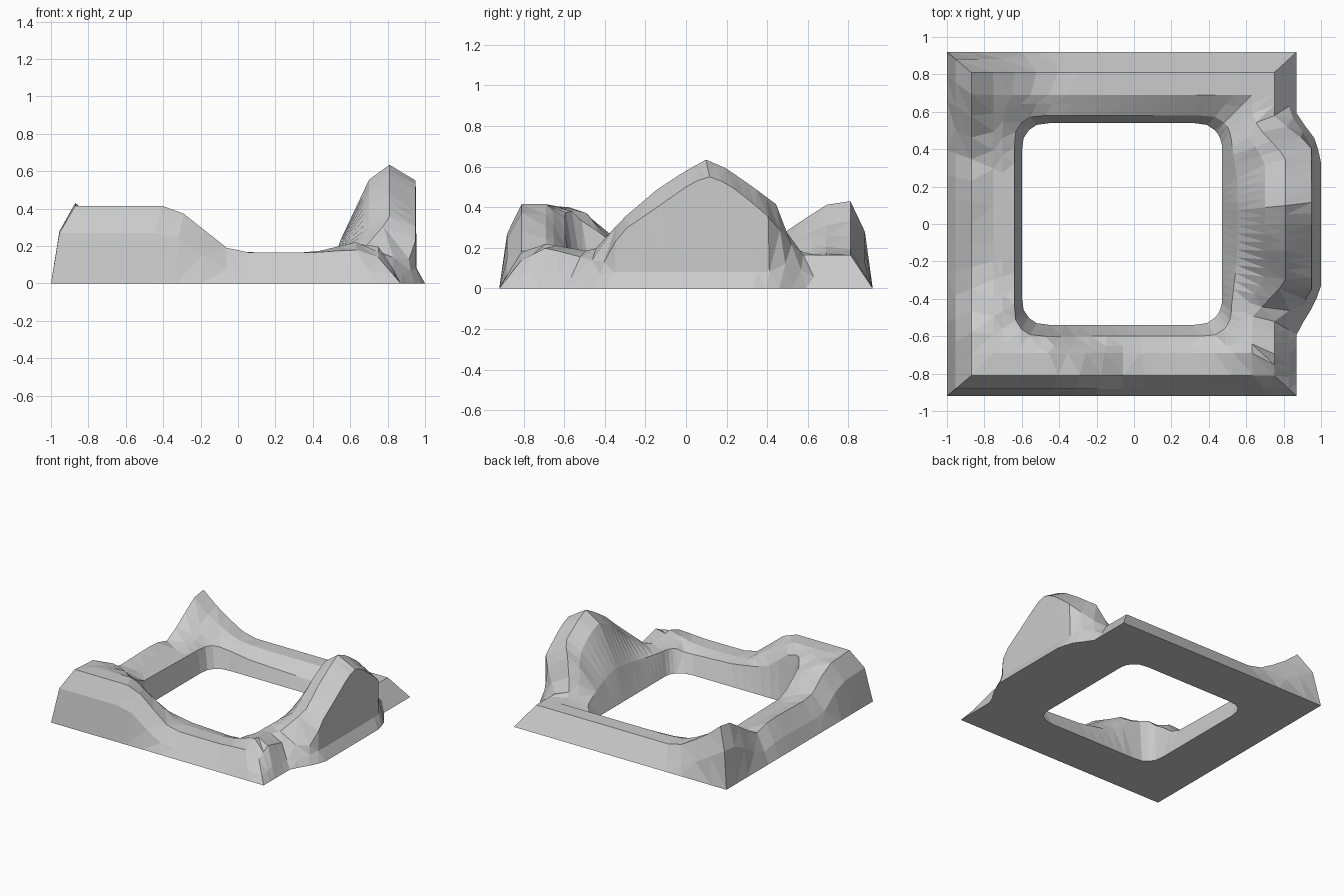
import bpy, bmesh
from mathutils import Vector

if "Cube" in bpy.data.objects:
    bpy.data.objects.remove(bpy.data.objects["Cube"])

# Nested rectangles of the rock ring: x0, x1, y0, y1, outside to inside
RECT = {
    "base": (-1.0, .87, -.92, .92),
    "ridge": (-.87, .75, -.81, .81),
    "mid": (-.75, .63, -.69, .69),
    "lip": (-.64, .52, -.60, .58),
    "foot": (-.60, .47, -.54, .54),
}

# Height profiles along each side: (coordinate along the side, z)
FRONT = {
    "ridge": [(-.87, .415), (-.4, .415), (-.3, .38), (-.06, .19), (.06, .165),
              (.4, .165), (.63, .18), (.75, .14)],
    "mid": [(-.75, .415), (-.45, .415), (-.3, .33), (-.06, .18), (.06, .165),
            (.4, .165), (.63, .22)],
    "lip": [(-.64, .38), (-.5, .37), (-.28, .2), (0, .15), (.42, .13), (.52, .16)],
}
RIGHT = {
    "ridge": [(-.81, .14), (-.69, .2), (-.5, .15), (-.41, .12), (-.32, .28), (-.2, .36),
              (0, .5), (.1, .555), (.2, .52), (.33, .42), (.42, .34), (.56, .165)],
    "mid": [(-.69, .22), (-.46, .18), (-.31, .345), (-.14, .49), (0, .58), (.1, .635),
            (.2, .59), (.33, .5), (.45, .41), (.52, .2), (.6, .165)],
    "lip": [(-.6, .16), (-.3, .18), (.1, .24), (.35, .17), (.58, .08)],
}
BACK = {
    "ridge": [(-.87, .43), (-.75, .33), (-.55, .2), (-.44, .165)],
    "mid": [(-.75, .31), (-.5, .18), (-.3, .165)],
    "lip": [(-.64, .16), (-.3, .11), (.52, .08)],
}
LEFT = {
    "ridge": [(-.81, .415), (-.57, .4), (-.46, .34), (-.37, .25), (-.23, .23),
              (.2, .24), (.35, .2), (.5, .28), (.66, .4), (.77, .44), (.81, .43)],
    "mid": [(-.69, .415), (-.5, .38), (-.37, .24), (-.2, .2), (.3, .18),
            (.5, .23), (.69, .31)],
    "lip": [(-.6, .38), (-.46, .3), (-.3, .18), (.58, .16)],
}
# The big right mound pushes its rows outward: (y, x)
BULGE = {
    "base": [(-.58, .87), (-.47, .94), (-.35, 1), (.35, 1), (.47, .96), (.58, .87)],
    "ridge": [(-.52, .75), (-.38, .95), (.42, .95), (.57, .75)],
    "mid": [(-.5, .63), (-.31, .81), (.36, .81), (.52, .66), (.6, .63)],
    "lip": [(-.45, .52), (-.2, .55), (.25, .55), (.45, .52)],
}


def interp(profile, c):
    if c <= profile[0][0]:
        return profile[0][1]
    for (a, za), (b, zb) in zip(profile, profile[1:]):
        if c <= b:
            return za + (zb - za) * (c - a) / (b - a)
    return profile[-1][1]


def ramp(v, lo, hi):
    return min(1, max(0, (v - lo) / (hi - lo)))


def rounded(p, rect, r):
    """Pull points near the corners of a rectangle onto an arc."""
    q = Vector((min(max(p.x, rect[0] + r), rect[1] - r),
                min(max(p.y, rect[2] + r), rect[3] - r), p.z))
    d = p - q
    return q + d.normalized() * r if d.length > r else p


def point(row, side, t):
    x0, x1, y0, y1 = rect = RECT[row]
    if side in (FRONT, BACK):
        c = x0 + (x1 - x0) * t
        p = Vector((c, y0 if side is FRONT else y1, 0))
    else:
        c = y0 + (y1 - y0) * t
        x = x0 if side is LEFT else interp(BULGE[row], c) if row in BULGE else x1
        p = Vector((x, c, 0))
    if row in side:
        p.z = interp(side[row], c)
    if row in ("lip", "foot") and p.x <= x1:
        p = rounded(p, rect, .13)
    return p


def section(side, t):
    """Closed cross-section of the ring, from outer base to inner foot."""
    base, ridge, mid, lip, foot = (point(r, side, t) for r in RECT)
    shoulder = base.lerp(ridge, .35)
    shoulder.z = ridge.z * (.35 + .3 * ramp(ridge.z, .165, .36))
    if side is RIGHT:  # low skirt below the sheer face of the mound
        skirt = base.lerp(ridge, .9)
        skirt.z = .08
        shoulder = shoulder.lerp(skirt, ramp(ridge.x, .85, .95))
    inner = mid.lerp(lip, .42)
    f = .42 - .22 * ramp(mid.z, .25, .55)
    inner.z = mid.z + (lip.z - mid.z) * f
    return [base, shoulder, ridge, mid, inner, lip, foot]


# Rock ring: loft the sections around the four sides, finer along the big mound
sections = []
for side, n, backwards in ((FRONT, 14, 0), (RIGHT, 28, 0), (BACK, 14, 1), (LEFT, 14, 1)):
    for i in range(n):
        sections.append(section(side, 1 - i / n if backwards else i / n))

bm = bmesh.new()
loops = [[bm.verts.new(p) for p in s] for s in sections]
for a, b in zip(loops, loops[1:] + loops[:1]):
    for j in range(len(a)):
        k = (j + 1) % len(a)
        bm.faces.new((a[j], b[j], b[k], a[k]))
bmesh.ops.remove_doubles(bm, verts=bm.verts, dist=.0005)
bmesh.ops.triangulate(bm, faces=[f for f in bm.faces if f.calc_center_median().z > .001])
bmesh.ops.recalc_face_normals(bm, faces=bm.faces)

mesh = bpy.data.meshes.new("rock_ring")
bm.to_mesh(mesh)
bm.free()
bpy.context.collection.objects.link(bpy.data.objects.new("rock_ring", mesh))
